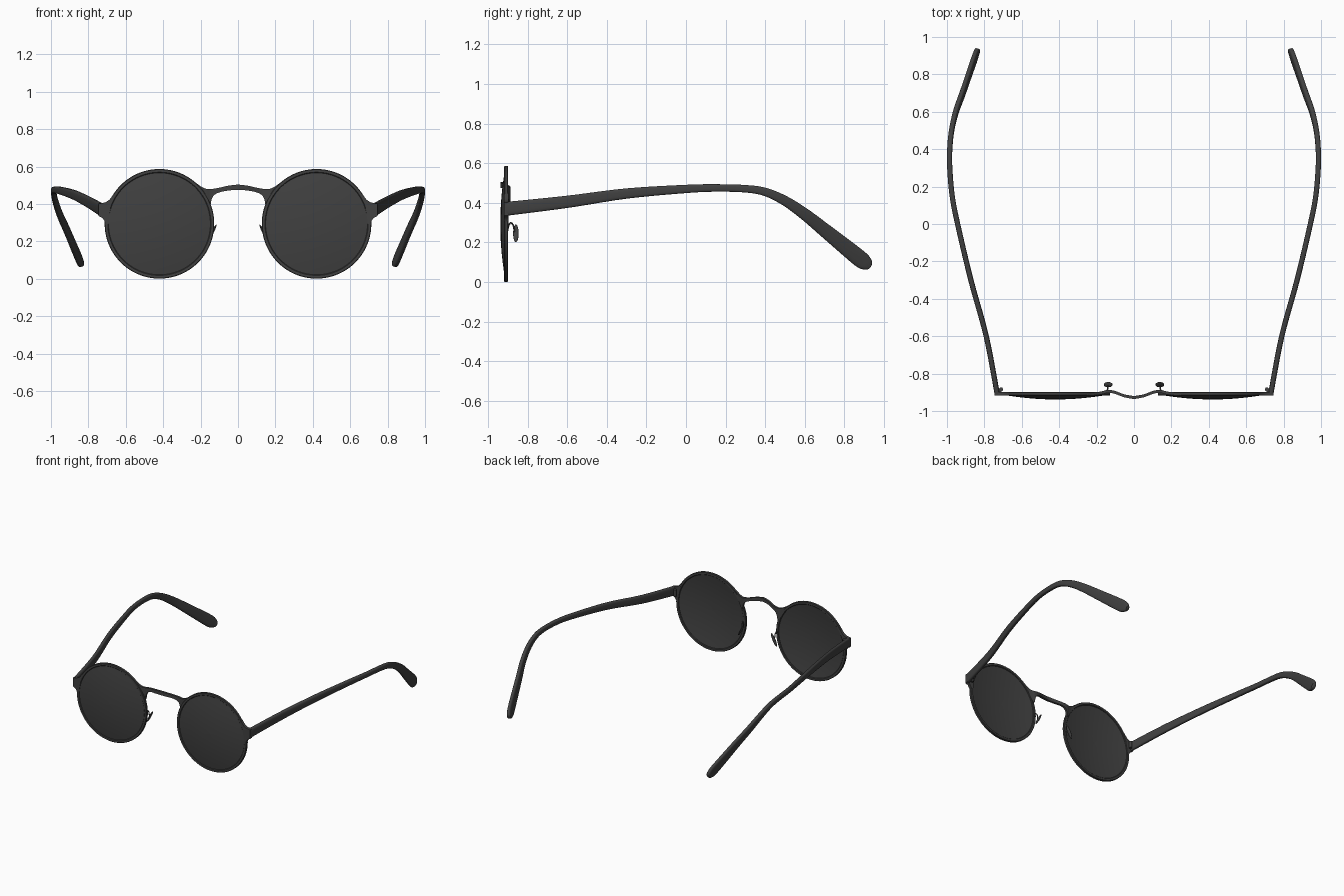
import bpy, bmesh, math
from mathutils import Vector, Matrix

if "Cube" in bpy.data.objects:
    bpy.data.objects.remove(bpy.data.objects["Cube"])

mat = bpy.data.materials.new("dark grey")
mat.diffuse_color = (0.052, 0.052, 0.052, 1)
mat.use_nodes = True
mat.node_tree.nodes["Principled BSDF"].inputs["Base Color"].default_value = mat.diffuse_color
LX, LZ, R = 0.42, 0.294, 0.293      # lens centre and rim radius


def finish(name, bm, mirror=True, angle=35):
    bmesh.ops.recalc_face_normals(bm, faces=bm.faces)
    me = bpy.data.meshes.new(name)
    bm.to_mesh(me)
    bm.free()
    me.materials.append(mat)
    ob = bpy.data.objects.new(name, me)
    bpy.context.collection.objects.link(ob)
    bpy.ops.object.select_all(action='DESELECT')
    ob.select_set(True)
    bpy.context.view_layer.objects.active = ob
    bpy.ops.object.shade_smooth_by_angle(angle=math.radians(angle))
    if mirror:
        m = ob.modifiers.new("mirror", 'MIRROR')
        m.use_mirror_merge = False
    return ob


def spline(pts, n):
    """Catmull-Rom through tuples of any length."""
    out = []
    for i in range(len(pts) - 1):
        a, b = pts[max(i - 1, 0)], pts[i]
        c, d = pts[i + 1], pts[min(i + 2, len(pts) - 1)]
        for k in range(n):
            t = k / n
            out.append(tuple(0.5 * (2 * q + (r - p) * t + (2 * p - 5 * q + 4 * r - s) * t * t
                             + (3 * q - p - 3 * r + s) * t ** 3)
                             for p, q, r, s in zip(a, b, c, d)))
    return out + [tuple(pts[-1])]


def skin(rings, closed=False):
    bm = bmesh.new()
    vs = [[bm.verts.new(p) for p in ring] for ring in rings]
    n = len(vs[0])
    pairs = list(zip(vs, vs[1:])) + ([(vs[-1], vs[0])] if closed else [])
    for a, b in pairs:
        for j in range(n):
            bm.faces.new((a[j], a[(j + 1) % n], b[(j + 1) % n], b[j]))
    if not closed:
        bm.faces.new(vs[0])
        bm.faces.new(vs[-1])
    return bm


def sweep(stations, sides, power):
    """Stations are (x, y, z, half width, half height); section is a superellipse."""
    P = [Vector(s[:3]) for s in stations]
    rings = []
    for i, s in enumerate(stations):
        T = (P[min(i + 1, len(P) - 1)] - P[max(i - 1, 0)]).normalized()
        S = (Vector((1, 0, 0)) - T * T.x).normalized()
        U = S.cross(T)
        ring = []
        for j in range(sides):
            a = 2 * math.pi * (j + 0.5) / sides
            c, d = math.cos(a), math.sin(a)
            ring.append(P[i] + S * s[3] * math.copysign(abs(c) ** power, c)
                        + U * s[4] * math.copysign(abs(d) ** power, d))
        rings.append(ring)
    return skin(rings)


def lathe(profile, steps=96):
    """Closed (radius, y) profile turned about the lens axis."""
    rings = []
    for i in range(steps):
        a = 2 * math.pi * i / steps
        rings.append([(LX + r * math.cos(a), y, LZ + r * math.sin(a)) for r, y in profile])
    return skin(rings, closed=True)


# round rims
finish("rim", lathe([(R, -0.915), (R - 0.003, -0.918), (0.276, -0.918), (0.272, -0.914),
                     (0.272, -0.902), (0.276, -0.898), (R - 0.003, -0.898), (R, -0.901)]))

# domed lenses
radii = [0.0005, 0.05, 0.1, 0.15, 0.2, 0.24, 0.274]
dome = lambda r, y: y - 0.024 * (1 - (r / 0.274) ** 2)
finish("lens", lathe([(r, dome(r, -0.914)) for r in radii]
                     + [(r, dome(r, -0.904)) for r in reversed(radii)]))

# bridge: x, y, bottom z, top z
half = [(0.25, -0.908, 0.508, 0.532), (0.2, -0.907, 0.458, 0.495), (0.17, -0.902, 0.41, 0.481),
        (0.15, -0.896, 0.388, 0.479), (0.141, -0.895, 0.425, 0.480), (0.128, -0.895, 0.447, 0.482),
        (0.1, -0.901, 0.462, 0.487), (0.05, -0.919, 0.472, 0.498), (0, -0.928, 0.476, 0.504)]
half = spline(half, 4)
full = half + [(-p[0],) + p[1:] for p in reversed(half[:-1])]
finish("bridge", skin([[(x, y - 0.008, b), (x, y + 0.008, b), (x, y + 0.008, t), (x, y - 0.008, t)]
                       for x, y, b, t in full]), mirror=False)

# end pieces joining rims to temples
outline = [(0.665, 0.452), (0.688, 0.422), (0.71, 0.408), (0.745, 0.402), (0.745, 0.335),
           (0.724, 0.325), (0.71, 0.302), (0.708, 0.26), (0.695, 0.28), (0.69, 0.33), (0.68, 0.385)]
finish("end_piece", skin([[(x, y, z) for x, z in outline] for y in (-0.918, -0.897)]))

# hinges
bm = bmesh.new()
bmesh.ops.create_cone(bm, cap_ends=True, segments=16, radius1=0.011, radius2=0.011, depth=0.05,
                      matrix=Matrix.Translation((0.711, -0.884, 0.369)))
bmesh.ops.create_cube(bm, size=1, matrix=Matrix.Translation((0.722, -0.89, 0.369))
                      @ Matrix.Diagonal((0.022, 0.018, 0.04, 1)))
finish("hinge", bm)

# temples with drooping paddle tips: x, y, z, half height
arm = [(0.732, -0.905, 0.370, 0.035), (0.79, -0.6, 0.405, 0.031), (0.872, -0.3, 0.447, 0.026),
       (0.943, 0, 0.470, 0.021), (0.972, 0.15, 0.475, 0.019), (0.985, 0.3, 0.471, 0.019),
       (0.985, 0.4, 0.455, 0.021), (0.975, 0.5, 0.410, 0.025), (0.952, 0.6, 0.342, 0.030),
       (0.916, 0.7, 0.262, 0.035), (0.875, 0.82, 0.165, 0.041), (0.852, 0.885, 0.112, 0.042),
       (0.843, 0.912, 0.092, 0.034), (0.837, 0.926, 0.081, 0.021), (0.835, 0.932, 0.077, 0.006)]
finish("temple", sweep([(x, y, z, min(0.014, h), h) for x, y, z, h in spline(arm, 5)], 20, 0.6),
       angle=50)

# nose pad wires
wire = [(0.146, -0.905, 0.238), (0.146, -0.897, 0.28), (0.142, -0.885, 0.299),
        (0.139, -0.872, 0.285), (0.138, -0.866, 0.25)]
finish("pad_wire", sweep([p + (0.004, 0.004) for p in spline(wire, 5)], 10, 1))

# nose pads: flat tilted ovals
bm = bmesh.new()
bmesh.ops.create_uvsphere(bm, u_segments=24, v_segments=14, radius=1,
                          matrix=Matrix.Translation((0.138, -0.859, 0.246))
                          @ Matrix.Rotation(math.radians(-27), 4, 'Y')
                          @ Matrix.Diagonal((0.007, 0.014, 0.05, 1)))
finish("nose_pad", bm, angle=60)
